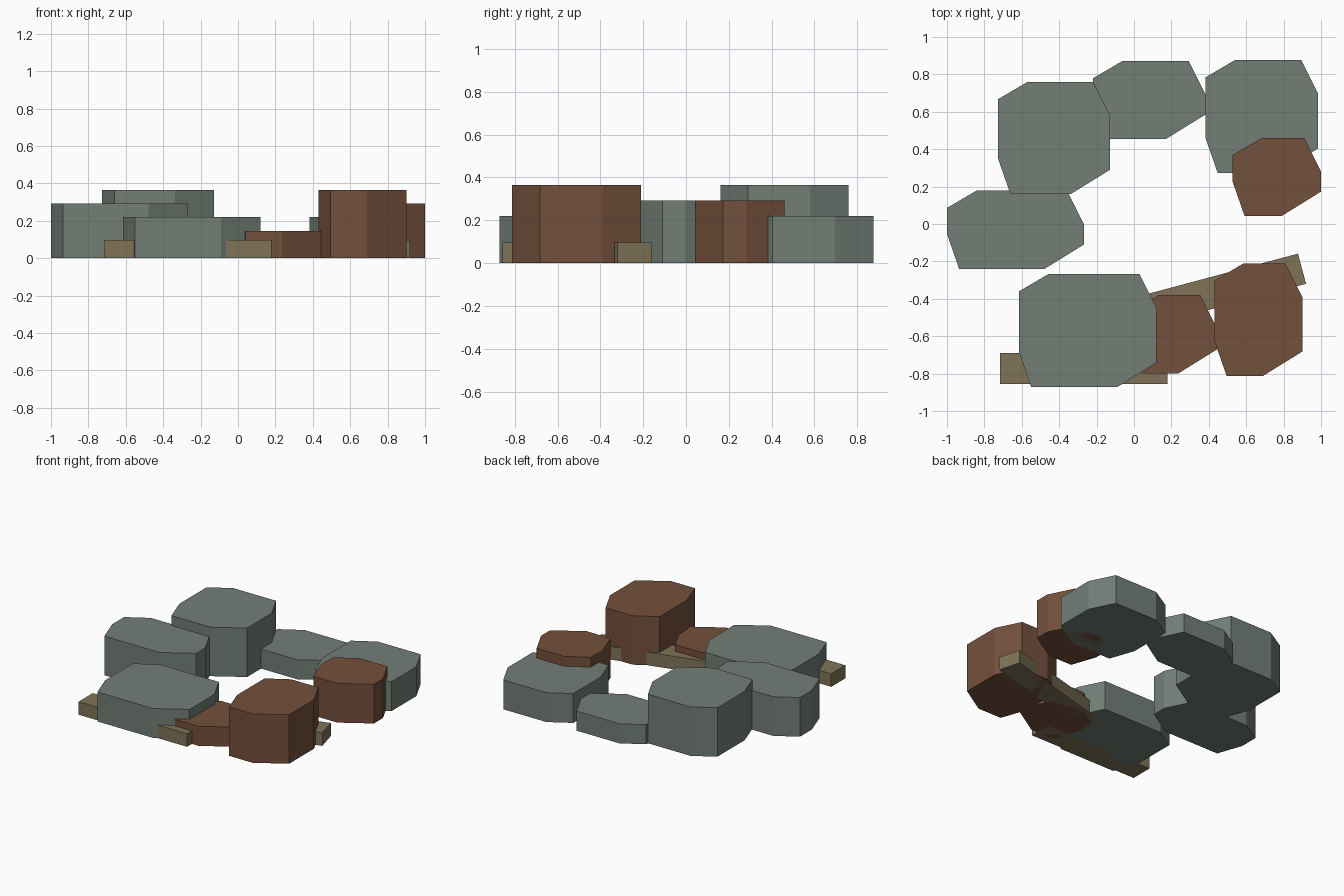
import bpy, bmesh, math

if "Cube" in bpy.data.objects:
    bpy.data.objects.remove(bpy.data.objects["Cube"])


def material(name, rgb):
    m = bpy.data.materials.new(name)
    m.diffuse_color = (*rgb, 1)
    m.use_nodes = True
    m.node_tree.nodes["Principled BSDF"].inputs["Base Color"].default_value = m.diffuse_color
    return m


GREY = material("grey_stone", (0.17, 0.21, 0.183))
BROWN = material("brown_stone", (0.175, 0.082, 0.045))
TAN = material("tan_wood", (0.215, 0.175, 0.096))


def prism(name, outline, height, mat):
    """Extrude a flat outline up from the ground."""
    bm = bmesh.new()
    base = bm.faces.new([bm.verts.new((x, y, 0)) for x, y in outline])
    ext = bmesh.ops.extrude_face_region(bm, geom=[base], use_keep_orig=True)
    top = [v for v in ext["geom"] if isinstance(v, bmesh.types.BMVert)]
    bmesh.ops.translate(bm, verts=top, vec=(0, 0, height))
    bmesh.ops.recalc_face_normals(bm, faces=bm.faces)
    mesh = bpy.data.meshes.new(name)
    bm.to_mesh(mesh)
    bm.free()
    mesh.materials.append(mat)
    ob = bpy.data.objects.new(name, mesh)
    bpy.context.collection.objects.link(ob)
    return ob


def rock(name, x0, x1, y0, y1, height, mat):
    """Block with the same four uneven corner cuts on every rock."""
    outline = [(x0 + 0.065, y0), (x1 - 0.21, y0),
               (x1, y0 + 0.13), (x1, y1 - 0.18),
               (x1 - 0.09, y1), (x0 + 0.157, y1),
               (x0, y1 - 0.092), (x0, y0 + 0.187)]
    prism(name, outline, height, mat)


def plank(name, x, y, angle):
    """Flat log, 0.895 long and 0.167 wide."""
    a, b = 0.4475, 0.0835
    ob = prism(name, [(-a, -b), (a, -b), (a, b), (-a, b)], 0.097, TAN)
    ob.location = (x, y, 0)
    ob.rotation_euler.z = math.radians(angle)


# Ring of rocks
rock("rock_left", -1.0, -0.268, -0.24, 0.178, 0.292, GREY)
rock("rock_back_left", -0.726, -0.128, 0.16, 0.76, 0.365, GREY)
rock("rock_back", -0.218, 0.382, 0.455, 0.872, 0.146, GREY)
rock("rock_back_right", 0.382, 0.984, 0.274, 0.876, 0.219, GREY)
rock("rock_front_left", -0.615, 0.12, -0.872, -0.268, 0.219, GREY)
rock("rock_right", 0.526, 1.0, 0.043, 0.46, 0.292, BROWN)
rock("rock_front_low", -0.025, 0.445, -0.8, -0.38, 0.146, BROWN)
rock("rock_front_right", 0.43, 0.9, -0.812, -0.21, 0.365, BROWN)

# Planks lying under the front rocks
plank("plank_front", -0.268, -0.773, 0)
plank("plank_slanted", 0.466, -0.355, 15)
